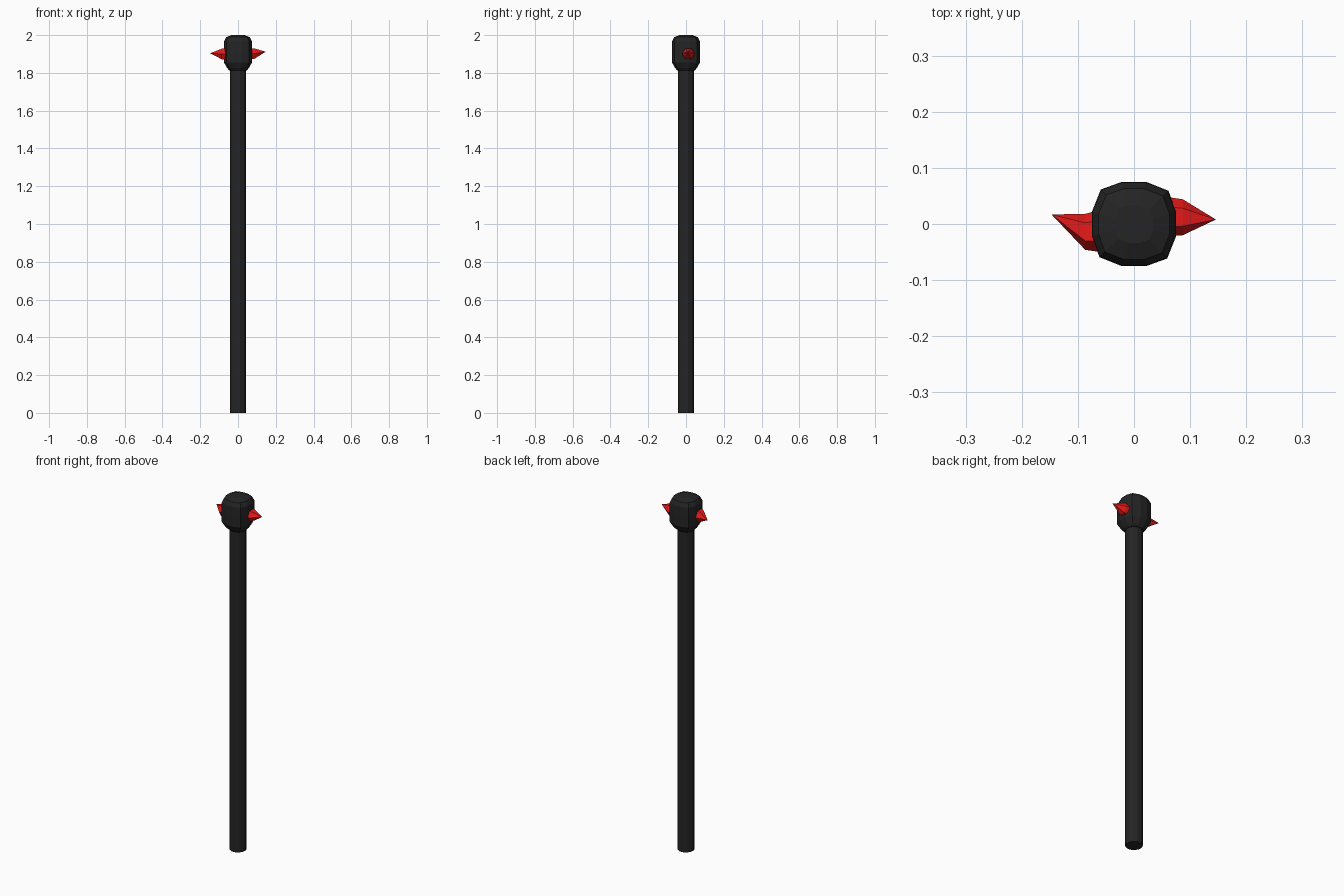
import bpy, bmesh
from math import cos, sin, pi
from mathutils import Vector

if "Cube" in bpy.data.objects:
    bpy.data.objects.remove(bpy.data.objects["Cube"])


def material(name, rgb):
    m = bpy.data.materials.new(name)
    m.diffuse_color = (*rgb, 1)
    m.use_nodes = True
    m.node_tree.nodes["Principled BSDF"].inputs["Base Color"].default_value = m.diffuse_color
    return m


def loft(name, rings, mat, cap_end=True):
    """Skin a list of point rings; a ring of one point makes a tip."""
    bm = bmesh.new()
    loops = [[bm.verts.new(p) for p in r] for r in rings]
    for a, b in zip(loops, loops[1:]):
        n = len(a)
        for i in range(n):
            j = (i + 1) % n
            if len(b) == 1:
                bm.faces.new((a[i], a[j], b[0]))
            else:
                bm.faces.new((a[i], a[j], b[j], b[i]))
    bm.faces.new(loops[0][::-1])
    if cap_end and len(loops[-1]) > 2:
        bm.faces.new(loops[-1])
    bmesh.ops.recalc_face_normals(bm, faces=bm.faces)
    me = bpy.data.meshes.new(name)
    bm.to_mesh(me)
    bm.free()
    ob = bpy.data.objects.new(name, me)
    me.materials.append(mat)
    bpy.context.collection.objects.link(ob)
    return ob


black = material("black", (0.018, 0.018, 0.018))
red = material("red", (0.8, 0.01, 0.01))

# Shaft: straight 12-sided pole
loft("shaft", [[(0.044 * cos(2 * pi * (i + .5) / 12), 0.044 * sin(2 * pi * (i + .5) / 12), z)
                for i in range(12)] for z in (0, 1.83)], black)

# Head: rounded-square section with chamfered bottom and softly domed top
quarter = [(1, -0.29), (1, 0.29), (0.82, 0.79)]
section = []
for k in range(4):
    for x, y in quarter:
        for _ in range(k):
            x, y = -y, x
        section.append((x, y))
profile = [(0.045, 1.812), (0.057, 1.825), (0.074, 1.855), (0.075, 1.91),
           (0.074, 1.966), (0.063, 1.989), (0.034, 2.0)]
loft("head", [[(x * s, y * s, z) for x, y in section] for s, z in profile], black)


# Spikes: six-sided crystals with a short root and long skewed tip
def spike(name, side, rings, tip):
    pts = [[(side * x, y + r * cos(pi * i / 3), z + r * sin(pi * i / 3)) for i in range(6)]
           for x, y, z, r in rings]
    loft(name, pts + [[tip]], red)


spike("right_spike", 1, [(0.04, 0.014, 1.90, 0.037), (0.087, 0.012, 1.902, 0.032)],
      (0.146, 0.008, 1.912))
spike("left_spike", -1, [(0.04, -0.011, 1.90, 0.042), (0.087, -0.014, 1.90, 0.032)],
      (-0.147, 0.017, 1.904))
